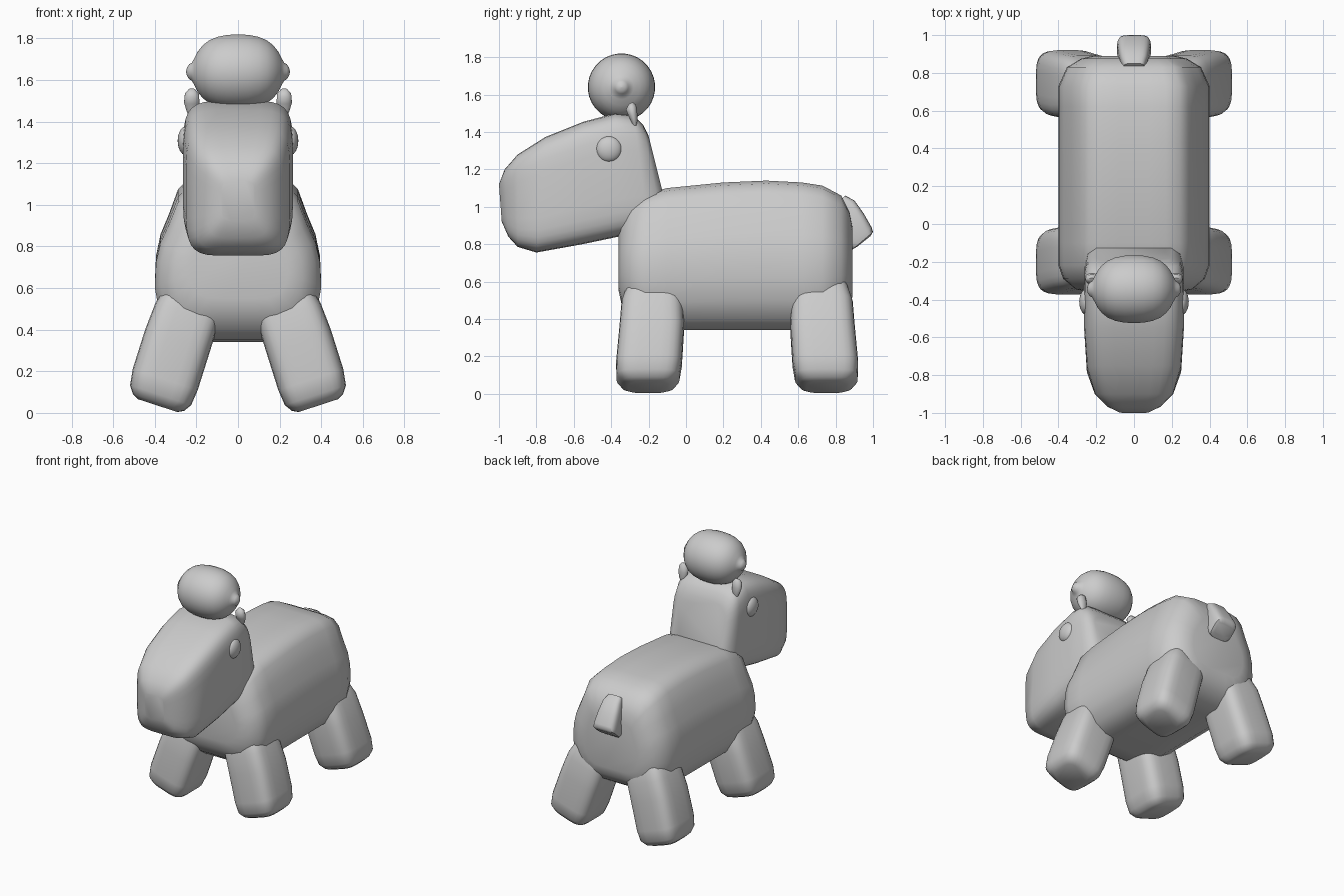
import bpy, bmesh, math
from mathutils import Vector

if "Cube" in bpy.data.objects:
    bpy.data.objects.remove(bpy.data.objects["Cube"])


def superellipse(n=32, p=5.0):
    pts = []
    for i in range(n):
        a = 2 * math.pi * (i + 0.5) / n
        c, s = math.cos(a), math.sin(a)
        pts.append((math.copysign(abs(c) ** (2 / p), c), math.copysign(abs(s) ** (2 / p), s)))
    return pts


def finish(name, bm, angle=50):
    bmesh.ops.remove_doubles(bm, verts=bm.verts, dist=1e-5)
    bmesh.ops.recalc_face_normals(bm, faces=bm.faces)
    me = bpy.data.meshes.new(name)
    bm.to_mesh(me)
    bm.free()
    ob = bpy.data.objects.new(name, me)
    bpy.context.collection.objects.link(ob)
    bpy.ops.object.select_all(action='DESELECT')
    ob.select_set(True)
    bpy.context.view_layer.objects.active = ob
    bpy.ops.object.shade_smooth_by_angle(angle=math.radians(angle))
    return ob


def loft(name, section, rings):
    """Skin rings given as (centre, u half axis, v half axis), with capped ends."""
    bm = bmesh.new()
    loops = [[bm.verts.new(c + u * a + v * b) for a, b in section] for c, u, v in rings]
    n = len(section)
    for r, s in zip(loops, loops[1:]):
        for i in range(n):
            bm.faces.new((r[i], r[(i + 1) % n], s[(i + 1) % n], s[i]))
    bm.faces.new(loops[0])
    bm.faces.new(loops[-1])
    return finish(name, bm)


def slab(name, section, stations, x=0.0):
    """Loft through stations (top y, top z, bottom y, bottom z, half width)."""
    rings = []
    for ty, tz, by, bz, w in stations:
        t, b = Vector((x, ty, tz)), Vector((x, by, bz))
        rings.append(((t + b) / 2, Vector((w, 0, 0)), (t - b) / 2))
    return loft(name, section, rings)


# body: tapered barrel with a gently arched back
half = [(.3, -1), (.6, -1), (.82, -.86), (.95, -.6), (1, -.3), (.985, .04),
        (.93, .3), (.83, .54), (.72, .84), (.6, .96), (.42, 1), (.2, 1)]
body_section = half + [(-a, b) for a, b in reversed(half)]
body = [(-.36, .88, .55, .24), (-.345, .94, .48, .31), (-.29, 1.02, .40, .375),
        (-.22, 1.07, .35, .40), (-.1, 1.10, .34, .40), (.2, 1.13, .34, .40), (.43, 1.14, .34, .40),
        (.62, 1.13, .34, .40), (.73, 1.113, .34, .40), (.83, 1.06, .40, .355),
        (.875, .97, .46, .28), (.89, .89, .52, .22)]
slab("body", body_section, [(y, t, y, b, w) for y, t, b, w in body])

# head: long rounded muzzle with a sloping back
slab("head", superellipse(32, 5), [
    (-1.0, 1.12, -.985, .92, .08), (-.97, 1.2, -.95, .84, .145), (-.9, 1.28, -.9, .785, .208),
    (-.75, 1.375, -.8, .755, .25), (-.55, 1.455, -.55, .80, .265), (-.38, 1.5, -.36, .84, .265),
    (-.28, 1.49, -.2, .87, .262), (-.23, 1.44, -.13, .92, .245), (-.2, 1.38, -.105, 1.0, .2)])

# tail: short stub hanging off the rump
slab("tail", superellipse(24, 4), [
    (.85, 1.06, .79, 1.0, .055), (.9, 1.035, .8, .95, .072), (.95, .965, .82, .87, .083),
    (.993, .89, .86, .785, .09), (1.0, .865, .89, .772, .085), (.985, .842, .92, .79, .07)])

# top tuft: ball turned about the x axis with small side nubs
bm = bmesh.new()
prof = [(0, .18), (.05, .178), (.1, .168), (.14, .151), (.17, .127), (.193, .098), (.21, .065),
        (.222, .043), (.235, .036), (.245, .02), (.25, .002)]
prof = [(-x, r) for x, r in reversed(prof[1:])] + prof
tuft_rings = [(Vector((x, -.345, 1.64)), Vector((0, r, 0)), Vector((0, 0, r))) for x, r in prof]
bm.free()
loft("tuft", superellipse(32, 2), tuft_rings)

for sx, side in ((1, "right"), (-1, "left")):
    # eyes
    bm = bmesh.new()
    bmesh.ops.create_uvsphere(bm, u_segments=24, v_segments=14, radius=1)
    for v in bm.verts:
        v.co = Vector((v.co.x * .04 + sx * .25, v.co.y * .07 - .412, v.co.z * .07 + 1.308))
    finish("eye_" + side, bm)

    # ears: small drooping leaf shapes
    slab("ear_" + side, superellipse(16, 2), [
        (-.305, 1.55, -.285, 1.56, .015), (-.322, 1.52, -.267, 1.545, .034),
        (-.308, 1.485, -.26, 1.50, .038), (-.29, 1.45, -.26, 1.455, .026),
        (-.28, 1.42, -.268, 1.422, .01)], x=sx * .222)

    # splayed legs: (x, z, half width, half depth, lean in y)
    leg = [(.19, .64, .10, .10, 0), (.215, .56, .145, .14, 0), (.245, .48, .16, .165, .002),
           (.29, .35, .165, .173, .005), (.35, .16, .165, .176, .02), (.372, .085, .155, .168, .025),
           (.382, .05, .13, .14, .025), (.386, .035, .10, .105, .025)]
    for place, cy, sy in (("front", -.178, -1), ("back", .725, 1)):
        rings = [(Vector((sx * x, cy + sy * lean, z)), Vector((sx * .95, 0, .31)) * hu, Vector((0, hv, 0)))
                 for x, z, hu, hv, lean in leg]
        loft(place + "_leg_" + side, superellipse(28, 4), rings)
